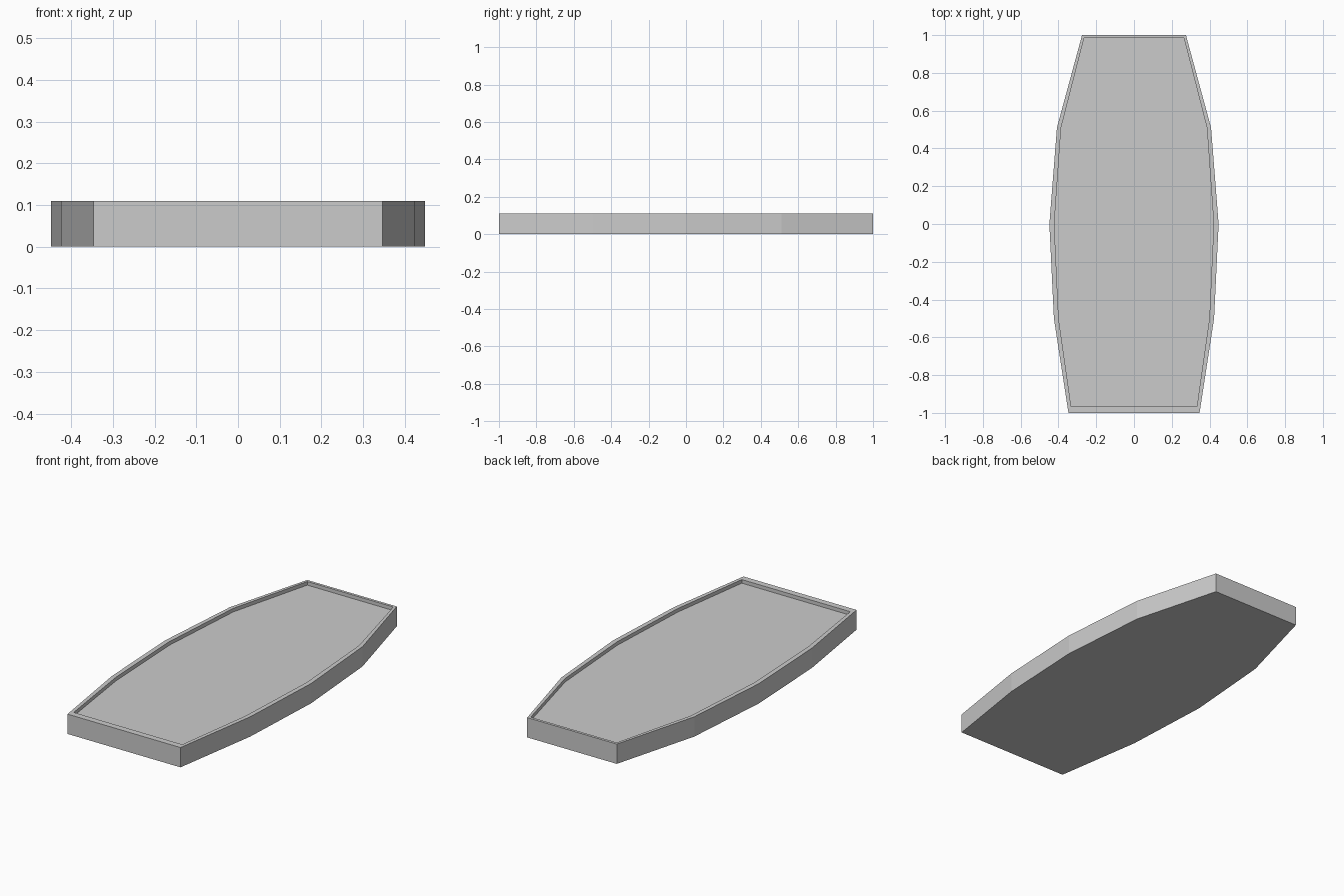
import bpy, bmesh

if "Cube" in bpy.data.objects:
    bpy.data.objects.remove(bpy.data.objects["Cube"])

HEIGHT, FLOOR = 0.11, 0.09

# Half-outlines as (half width, y), front to back
OUTER = [(0.347, -1.0), (0.424, -0.5), (0.448, 0.0), (0.408, 0.51), (0.275, 1.0)]
INNER = [(0.333, -0.965), (0.399, -0.5), (0.422, 0.0), (0.386, 0.51), (0.264, 0.985)]


def ring(bm, half, z):
    """Closed loop of vertices from a mirrored half-outline."""
    points = half + [(-x, y) for x, y in reversed(half)]
    return [bm.verts.new((x, y, z)) for x, y in points]


def bridge(bm, a, b):
    n = len(a)
    for i in range(n):
        j = (i + 1) % n
        bm.faces.new((a[i], a[j], b[j], b[i]))


# Tray: bottom, outer wall, rim, inner wall and recessed floor
bm = bmesh.new()
rings = [ring(bm, OUTER, 0), ring(bm, OUTER, HEIGHT),
         ring(bm, INNER, HEIGHT), ring(bm, INNER, FLOOR)]
for a, b in zip(rings, rings[1:]):
    bridge(bm, a, b)
bm.faces.new(rings[0][::-1])
bm.faces.new(rings[-1])
bmesh.ops.recalc_face_normals(bm, faces=bm.faces)

mesh = bpy.data.meshes.new("tapered_tray")
bm.to_mesh(mesh)
bm.free()
tray = bpy.data.objects.new("tapered_tray", mesh)
bpy.context.collection.objects.link(tray)
